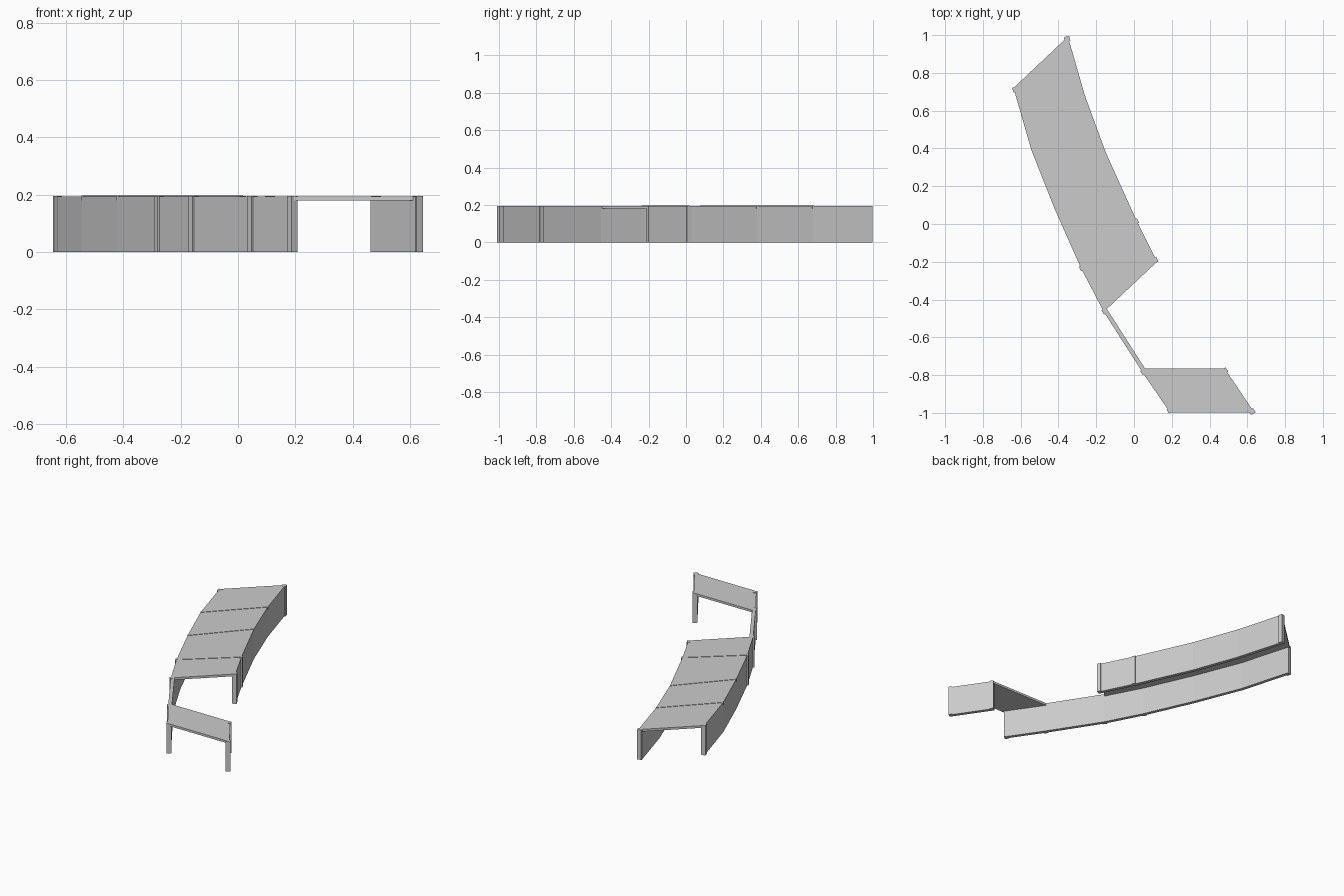
import bpy, bmesh
from mathutils import Vector

if "Cube" in bpy.data.objects:
    bpy.data.objects.remove(bpy.data.objects["Cube"])

H = 0.194       # wall height
ROOF_T = 0.014  # roof thickness
WALL_T = 0.022  # wall thickness

# outer plan lines, back to front
LEFT = [(-0.638, 0.72), (-0.543, 0.39), (-0.42, 0.08), (-0.28, -0.235),
        (-0.16, -0.465), (0.045, -0.785), (0.19, -0.998)]
RIGHT = [(-0.35, 0.992), (-0.26, 0.68), (-0.15, 0.38), (0.015, 0.015), (0.122, -0.2)]
RIGHT_FRONT = [(0.48, -0.765), (0.637, -0.998)]


def prism(name, pts, z0, z1):
    """Extrude a plan polygon from z0 to z1."""
    bm = bmesh.new()
    face = bm.faces.new([bm.verts.new((p[0], p[1], z0)) for p in pts])
    top = bmesh.ops.extrude_face_region(bm, geom=[face])
    for v in top["geom"]:
        if isinstance(v, bmesh.types.BMVert):
            v.co.z = z1
    bmesh.ops.recalc_face_normals(bm, faces=bm.faces)
    me = bpy.data.meshes.new(name)
    bm.to_mesh(me)
    bm.free()
    ob = bpy.data.objects.new(name, me)
    bpy.context.collection.objects.link(ob)
    return ob


def inset_line(line, dist):
    """Offset a plan line sideways (positive = toward +x), mitred at corners."""
    pts = [Vector(p) for p in line]
    out = []
    for i, p in enumerate(pts):
        a = (p - pts[i - 1]).normalized() if i else None
        b = (pts[i + 1] - p).normalized() if i < len(pts) - 1 else None
        a, b = a or b, b or a
        d = (a + b).normalized()
        n = Vector((-d.y, d.x))
        out.append(p + n * dist / max(d.dot(a), 0.5))
    return out


def wall(name, line, side):
    prism(name, list(line) + inset_line(line, side * WALL_T)[::-1], 0, H)


def post(name, line, i, side, size=0.026):
    """Square post turned to follow the wall, proud of its outer face."""
    j = min(i, len(line) - 2)
    d = (Vector(line[j + 1]) - Vector(line[j])).normalized()
    n = Vector((-d.y, d.x)) * side
    end = 1 if i == 0 else (-1 if i == len(line) - 1 else 0)
    c = Vector(line[i]) + n * (size / 2 - 0.007) + d * end * size * 0.4
    h = size / 2
    prism(name, [c + d * h * s + n * h * t
                 for s, t in ((-1, -1), (1, -1), (1, 1), (-1, 1))], 0, H + 0.001)


# side walls
wall("left_wall", LEFT, 1)
wall("right_wall", RIGHT, -1)
wall("front_right_wall", RIGHT_FRONT, -1)

# posts at wall ends and main joints
for i in (0, 3, 4, 5, 6):
    post(f"left_post_{i}", LEFT, i, 1)
for i in (0, 3, 4):
    post(f"right_post_{i}", RIGHT, i, -1)
for i in (0, 1):
    post(f"front_right_post_{i}", RIGHT_FRONT, i, -1)

# rear canopy panels, one per bend
for i in range(4):
    prism(f"roof_panel_{i}", [LEFT[i], LEFT[i + 1], RIGHT[i + 1], RIGHT[i]],
          H - ROOF_T, H + 0.0005)

# thin raised seams across the panel joints
for i in range(1, 4):
    a, b = Vector(LEFT[i]), Vector(RIGHT[i])
    w = Vector((0.003, -0.004))
    prism(f"roof_seam_{i}", [a - w, b - w, b + w, a + w], H - ROOF_T, H + 0.003)

# front canopy panel
prism("front_roof_panel", [(0.045, -0.765), LEFT[6], RIGHT_FRONT[1], RIGHT_FRONT[0]],
      H - ROOF_T, H + 0.0005)
